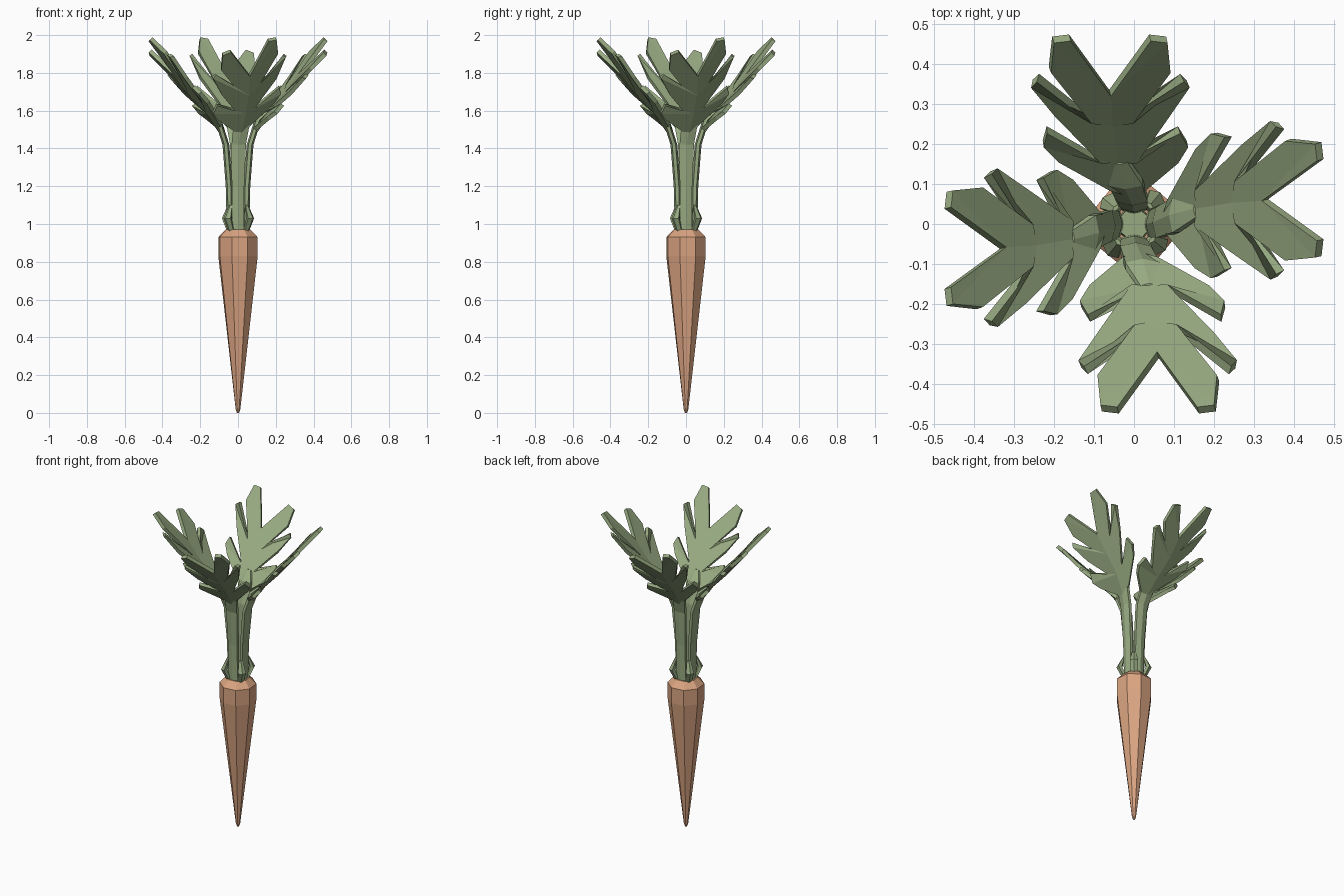
import bpy, bmesh, math
from mathutils import Vector, Matrix

if "Cube" in bpy.data.objects:
    bpy.data.objects.remove(bpy.data.objects["Cube"])


def material(name, rgb):
    m = bpy.data.materials.new(name)
    m.diffuse_color = (*rgb, 1)
    m.use_nodes = True
    m.node_tree.nodes["Principled BSDF"].inputs["Base Color"].default_value = m.diffuse_color
    return m


ORANGE = material("carrot orange", (0.70, 0.37, 0.22))
GREEN = material("leaf green", (0.31, 0.40, 0.22))


def finish(name, bm, mat):
    bmesh.ops.recalc_face_normals(bm, faces=bm.faces)
    me = bpy.data.meshes.new(name)
    bm.to_mesh(me)
    bm.free()
    me.materials.append(mat)
    ob = bpy.data.objects.new(name, me)
    bpy.context.collection.objects.link(ob)
    return ob


def loft(name, rings, mat, turn=0):
    """Skin a list of rings (cx, cy, z, rx, ry, sides, phase) and cap the ends."""
    bm = bmesh.new()
    loops = []
    for cx, cy, z, rx, ry, n, ph in rings:
        angs = [ph + 2 * math.pi * i / n for i in range(n)]
        loops.append([bm.verts.new((cx + rx * math.cos(a), cy + ry * math.sin(a), z)) for a in angs])
    for a, b in zip(loops, loops[1:]):
        for i in range(len(a)):
            j = (i + 1) % len(a)
            bm.faces.new((a[i], a[j], b[j], b[i]))
    bm.faces.new(loops[0][::-1])
    bm.faces.new(loops[-1])
    bmesh.ops.rotate(bm, verts=bm.verts, matrix=Matrix.Rotation(turn, 3, 'Z'))
    return finish(name, bm, mat)


def interp(table, u):
    for (a, fa), (b, fb) in zip(table, table[1:]):
        if u <= b:
            break
    return fa + (fb - fa) * (u - a) / (b - a)


# Carrot root
PH = math.radians(28)
loft("root", [(0, 0, z, r, r, 8, PH) for z, r in
              [(0, 0.006), (0.02, 0.013), (0.83, 0.109), (0.93, 0.109), (0.97, 0.07)]], ORANGE)

# Green crown in the middle of the root top
loft("crown", [(0, 0, z, r, r, 8, PH) for z, r in [(0.96, 0.045), (1.0, 0.04)]], GREEN)

# Leaf blade: height and sideways drift along its length
HEIGHT = [(0.07, 1.46), (0.09, 1.515), (0.13, 1.575), (0.22, 1.66), (0.35, 1.83), (0.465, 1.945)]
DRIFT = [(0.07, 0.005), (0.10, 0.025), (0.16, 0.04), (0.25, 0.055), (0.33, 0.06)]
RIB = [(0.075, 0), (0.16, 0), (0.25, 0), (0.327, 0)]
# lobes on one side: each is (inner vein side, outer vein side)
S, N1, N2 = (0.09, 0.045), (0.16, 0.045), (0.26, 0.05)
T3 = [(0.16, 0.15), (0.20, 0.18), (0.235, 0.165)]
T2 = [(0.277, 0.145), (0.35, 0.195), (0.365, 0.18)]
T1 = [(0.385, 0.15), (0.46, 0.142), (0.465, 0.10)]
LOBES = [
    [RIB[0], RIB[1], T3[1], T3[0], S], [RIB[1], N1, T3[2], T3[1]],
    [RIB[1], RIB[2], T2[1], T2[0], N1], [RIB[2], N2, T2[2], T2[1]],
    [RIB[2], RIB[3], T1[1], T1[0], N2], [RIB[3], T1[2], T1[1]],
]


def blade(turn):
    bm = bmesh.new()
    verts = {}

    def vert(u, v):
        if (u, v) not in verts:
            dip = 0.012 if v == 0 else 0
            verts[u, v] = bm.verts.new((u, min(0.06, interp(DRIFT, min(u, 0.33))) + v,
                                        interp(HEIGHT, u) + 0.29 * v - dip))
        return verts[u, v]
    for side in (1, -1):
        for lobe in LOBES:
            bm.faces.new([vert(u, side * v) for u, v in lobe][::side])
    bmesh.ops.rotate(bm, verts=bm.verts, matrix=Matrix.Rotation(turn, 3, 'Z'))
    ob = finish("leaf_blade", bm, GREEN)
    mod = ob.modifiers.new("thickness", 'SOLIDIFY')
    mod.thickness = 0.022
    mod.offset = 0


# Four leaves with stems, and a short cut stub between each pair
STEM = [(0.042, 0, 0.96, 0.017, 0.036), (0.047, 0, 1.2, 0.018, 0.038),
        (0.064, 0.004, 1.42, 0.018, 0.044), (0.105, 0.022, 1.55, 0.018, 0.05),
        (0.16, 0.038, 1.60, 0.012, 0.025)]
STUB = [(0.055, 0, 0.96, 0.014, 0.02), (0.085, 0, 1.03, 0.018, 0.026), (0.06, 0, 1.10, 0.006, 0.012)]
for k in range(4):
    t = k * math.pi / 2
    blade(t)
    loft("leaf_stem", [(*r, 6, 0) for r in STEM], GREEN, t)
    loft("stub", [(*r, 5, 0) for r in STUB], GREEN, t - math.radians(40))
